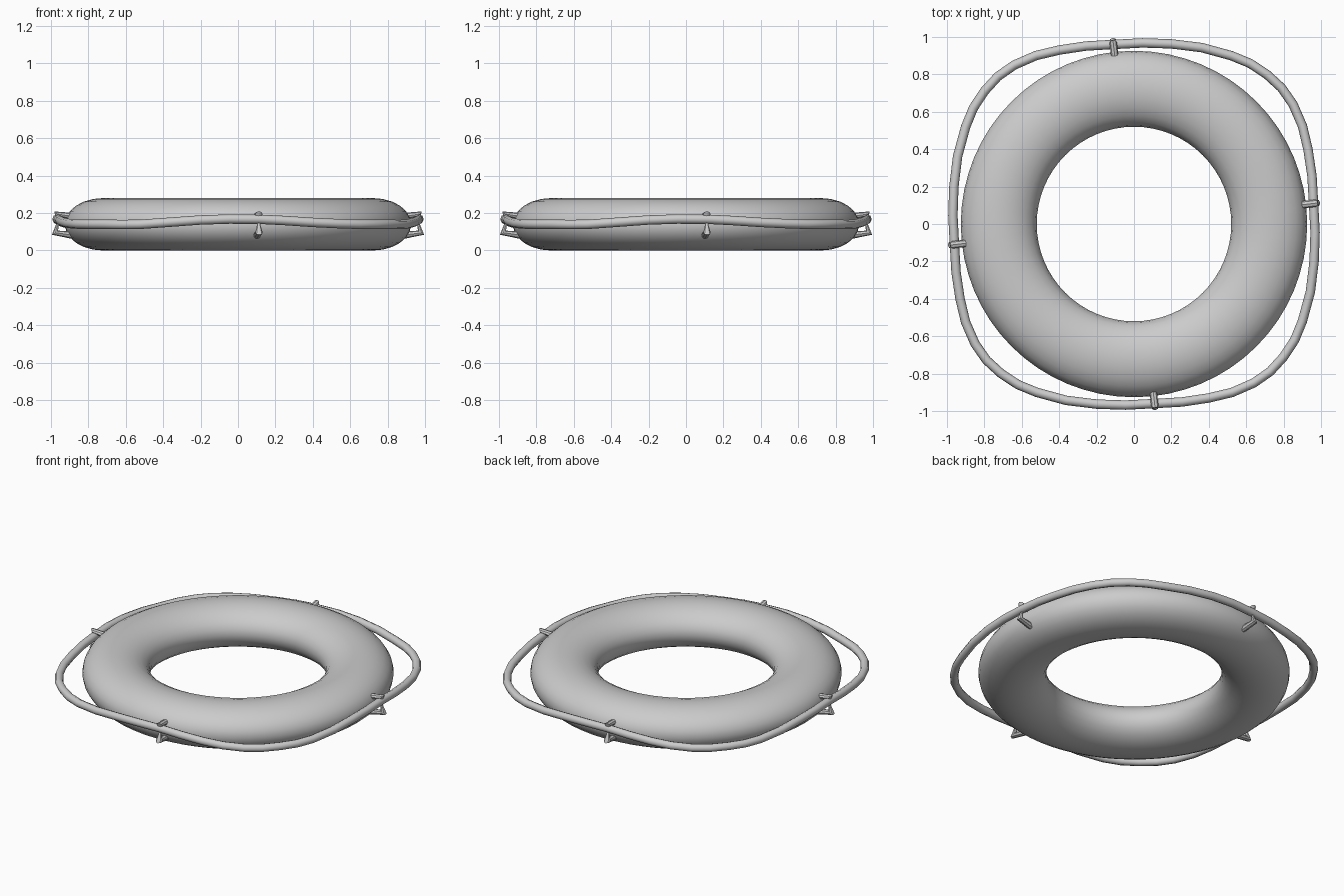
import bpy
import math

cube = bpy.data.objects.get("Cube")
if cube:
    bpy.data.objects.remove(cube, do_unlink=True)

grey = bpy.data.materials.new("plain grey")
grey.use_nodes = True
colour = (0.6, 0.6, 0.6, 1)
grey.diffuse_color = colour
grey.node_tree.nodes["Principled BSDF"].inputs["Base Color"].default_value = colour


def finish(obj, name, angle):
    """Name, colour and shade one mesh part."""
    obj.name = obj.data.name = name
    obj.data.materials.clear()
    obj.data.materials.append(grey)
    bpy.ops.object.select_all(action="DESELECT")
    obj.select_set(True)
    bpy.context.view_layer.objects.active = obj
    bpy.ops.object.shade_smooth_by_angle(angle=math.radians(angle))


def tube(name, points, radius, kind, cyclic=False, sizes=None, angle=50):
    """Sweep a round section along a path and turn it into a mesh."""
    curve = bpy.data.curves.new(name, "CURVE")
    curve.dimensions = "3D"
    curve.bevel_depth = radius
    curve.bevel_resolution = 2
    curve.resolution_u = 2
    curve.use_fill_caps = not cyclic
    spline = curve.splines.new(kind)
    target = spline.bezier_points if kind == "BEZIER" else spline.points
    target.add(len(points) - 1)
    for i, (point, co) in enumerate(zip(target, points)):
        if kind == "BEZIER":
            point.co = co
            point.handle_left_type = point.handle_right_type = "AUTO"
        else:
            point.co = (*co, 1)
        point.radius = sizes[i] if sizes else 1
    spline.use_cyclic_u = cyclic
    obj = bpy.data.objects.new(name, curve)
    bpy.context.collection.objects.link(obj)
    bpy.ops.object.select_all(action="DESELECT")
    obj.select_set(True)
    bpy.context.view_layer.objects.active = obj
    bpy.ops.object.convert(target="MESH")
    finish(bpy.context.view_layer.objects.active, name, angle)


def turned(x, y, angle):
    c, s = math.cos(angle), math.sin(angle)
    return x * c - y * s, x * s + y * c


# Flattened float ring
bpy.ops.mesh.primitive_torus_add(
    major_radius=0.723, minor_radius=0.203, major_segments=64, minor_segments=24)
ring = bpy.context.object
for v in ring.data.vertices:
    v.co.z = v.co.z * 0.14 / 0.203 + 0.14
finish(ring, "float_ring", 60)

# Grab rope: one quarter repeated around the ring, sagging between clips
quarter = [(0.96, 0.11, 0.167), (0.93, 0.40, 0.15), (0.85, 0.64, 0.14),
           (0.71, 0.80, 0.14), (0.52, 0.90, 0.14), (0.20, 0.963, 0.163)]
rope = []
for k in range(4):
    rope += [(*turned(x, y, k * math.pi / 2), z) for x, y, z in quarter]
tube("grab_rope", rope, 0.025, "BEZIER", cyclic=True)

# Rope clips: straps pinched where they pass the rope
strap = [(0.88, 0.18), (0.975, 0.195), (0.968, 0.155), (0.985, 0.095), (0.89, 0.082)]
widths = [1, 1, 0.25, 1, 1]
names = ["left_clip", "back_clip", "right_clip", "front_clip"]
for k, name in enumerate(names):
    turn = k * math.pi / 2 + math.atan2(0.11, 0.96)
    path = [(*turned(r, 0, turn), z) for r, z in strap]
    tube(name, path, 0.02, "POLY", sizes=widths, angle=35)
